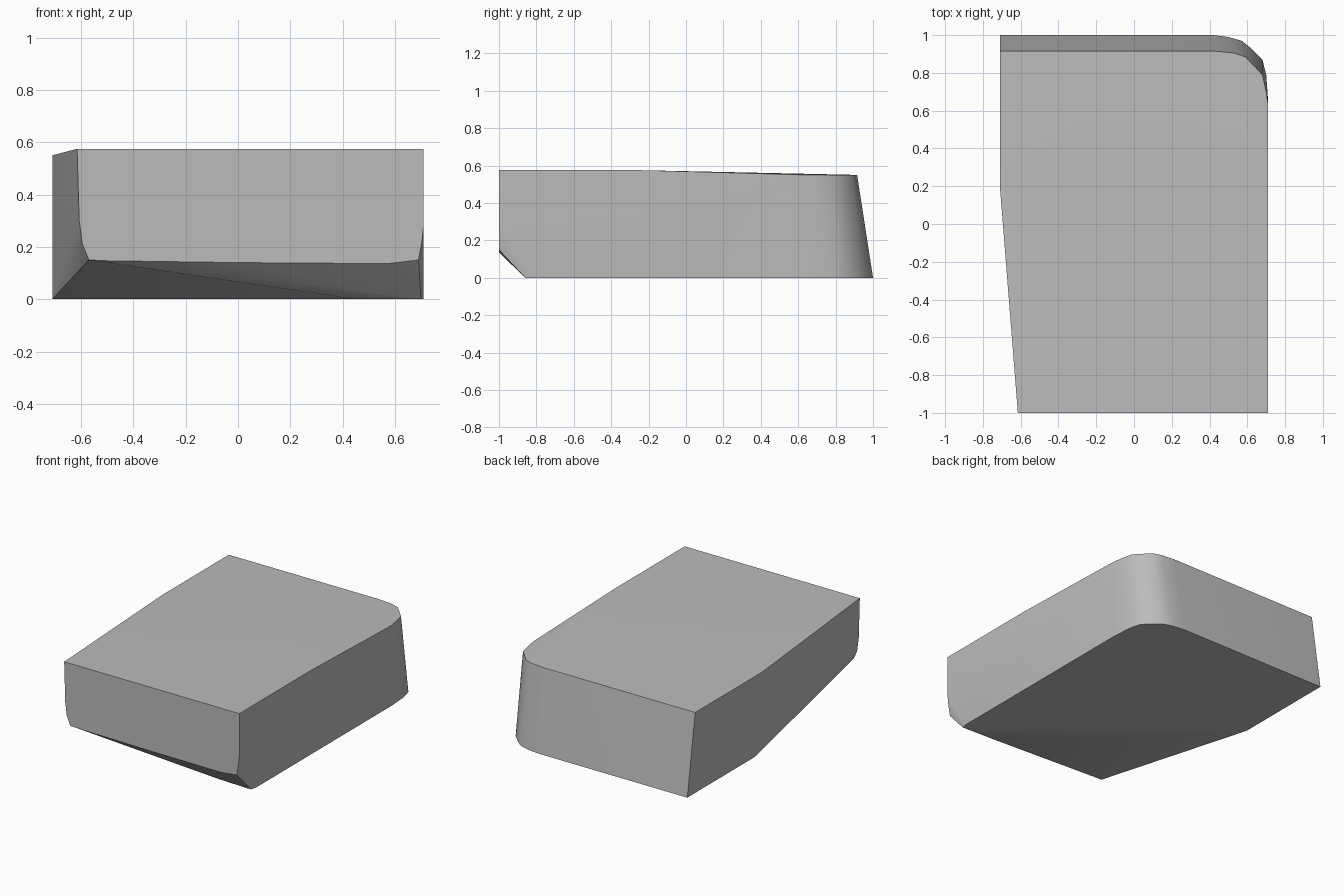
import bpy
import bmesh
import math

# Remove the default object
default_cube = bpy.data.objects.get("Cube")
if default_cube:
    bpy.data.objects.remove(default_cube, do_unlink=True)


def make_material(name, color):
    material = bpy.data.materials.new(name)
    material.use_nodes = True
    material.diffuse_color = color
    material.node_tree.nodes["Principled BSDF"].inputs["Base Color"].default_value = color
    return material


def at_height(outline, z):
    """Lift a plan outline to one height."""
    return [(x, y, z) for x, y in outline]


def at_depth(outline, y):
    """Stand a front outline at one depth."""
    return [(x, y, z) for x, z in outline]


def convex_block(name, points, material):
    """Wrap a faceted stone block around its corner points."""
    bm = bmesh.new()
    for point in points:
        bm.verts.new(point)
    hull = bmesh.ops.convex_hull(bm, input=bm.verts)
    loose = [v for v in bm.verts if not v.link_faces]
    bmesh.ops.delete(bm, geom=loose, context="VERTS")
    bmesh.ops.dissolve_limit(bm, angle_limit=math.radians(0.2),
                             verts=bm.verts, edges=bm.edges)
    bmesh.ops.recalc_face_normals(bm, faces=bm.faces)
    mesh = bpy.data.meshes.new(name)
    bm.to_mesh(mesh)
    bm.free()
    mesh.materials.append(material)
    block = bpy.data.objects.new(name, mesh)
    bpy.context.collection.objects.link(block)
    bpy.ops.object.select_all(action="DESELECT")
    block.select_set(True)
    bpy.context.view_layer.objects.active = block
    bpy.ops.object.shade_smooth_by_angle(angle=math.radians(30))
    return block


side = 0.71

# Flat base with a rounded back corner and a cut front
base = [(-side, 0.27), (-side, 1), (0.42, 1), (0.5, 0.99), (0.57, 0.97),
        (0.62, 0.93), (0.68, 0.87), (0.7, 0.79), (side, 0.65),
        (side, -0.82), (0.7, -0.86), (0.45, -0.85)]

# Back part of the top, set in from the base by the leaning back wall
back_top = [(-side, 0.2), (-side, 0.915), (0.43, 0.915), (0.53, 0.905),
            (0.59, 0.885), (0.68, 0.79), (0.7, 0.7), (side, 0.63)]

# Upright front face with worn lower corners
front = [(-0.615, 0.575), (-0.607, 0.3), (-0.595, 0.21), (-0.57, 0.15),
         (-0.5, 0.147), (0, 0.14), (0.57, 0.136), (0.69, 0.15),
         (0.703, 0.22), (side, 0.29), (side, 0.575)]

# Crest where the top starts to slope toward the back
crest = [(side, -0.24, 0.575)]

corners = at_height(base, 0) + at_height(back_top, 0.55) + at_depth(front, -1) + crest
grey = make_material("stone grey", (0.5, 0.5, 0.5, 1))
convex_block("stone_block", corners, grey)
